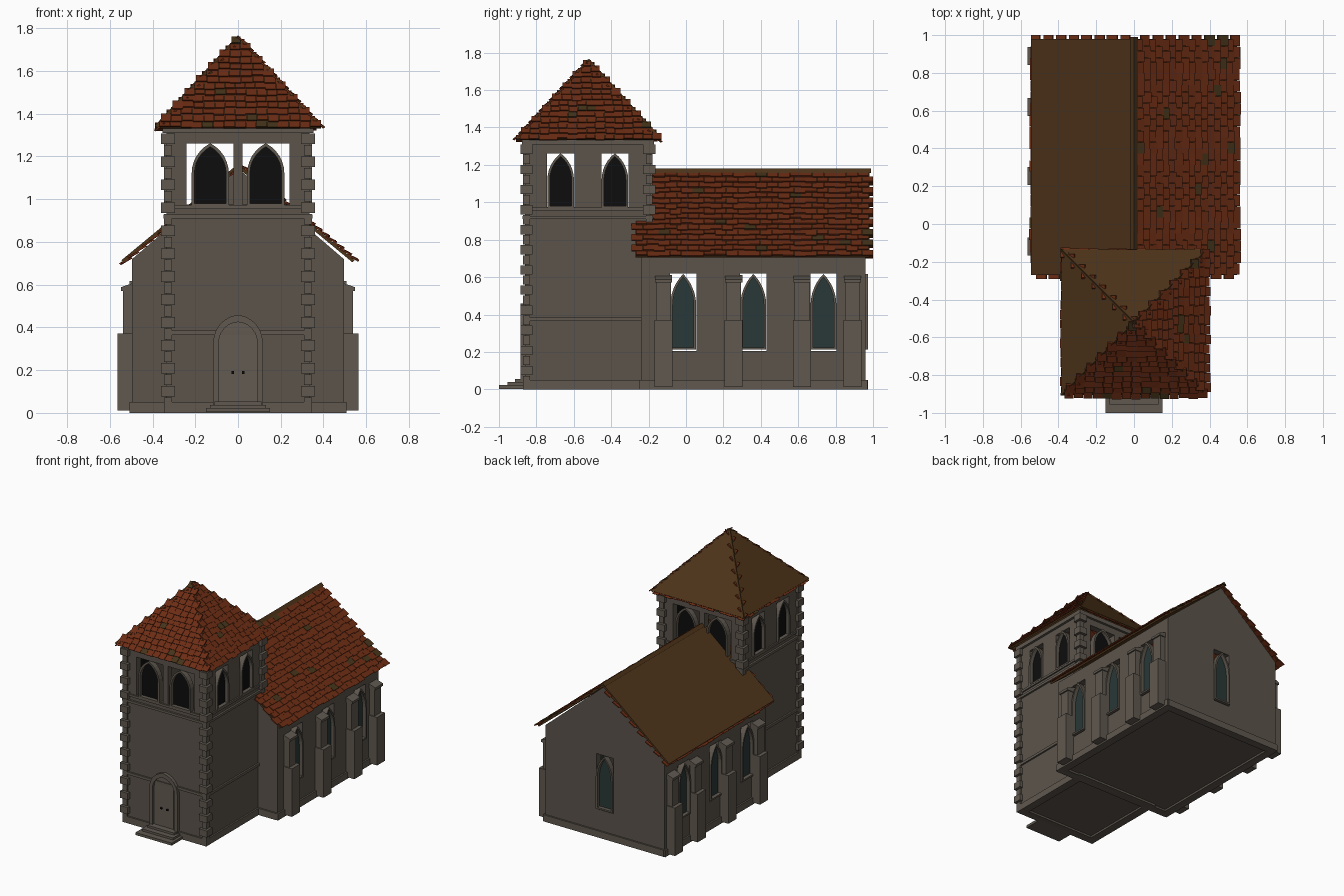
import bpy, bmesh, math, random
from mathutils import Vector, Matrix

if "Cube" in bpy.data.objects:
    bpy.data.objects.remove(bpy.data.objects["Cube"])

random.seed(4)


def material(name, c):
    m = bpy.data.materials.new(name)
    m.diffuse_color = (*c, 1)
    m.use_nodes = True
    m.node_tree.nodes["Principled BSDF"].inputs["Base Color"].default_value = m.diffuse_color
    return m


STONE = material("stone", (0.105, 0.088, 0.070))
TRIM = material("trim_stone", (0.115, 0.098, 0.078))
TILE = material("red_tile", (0.150, 0.026, 0.007))
MOSS = material("mossy_tile", (0.060, 0.034, 0.010))
BOARD = material("roof_board", (0.075, 0.034, 0.010))
GLASS = material("dark_glass", (0.022, 0.040, 0.038))
BLACK = material("belfry_dark", (0.004, 0.004, 0.004))
DOOR = material("door_wood", (0.125, 0.105, 0.085))


class Part:
    """Collects prisms into one named object."""
    def __init__(self, name, *mats):
        self.name, self.mats, self.bm = name, mats, bmesh.new()

    def prism(self, pts, vec, M=Matrix(), mat=0):
        a = [self.bm.verts.new(M @ Vector(p)) for p in pts]
        b = [self.bm.verts.new(M @ (Vector(p) + Vector(vec))) for p in pts]
        n = len(a)
        fs = [self.bm.faces.new(a), self.bm.faces.new(b[::-1])]
        fs += [self.bm.faces.new((a[i], b[i], b[(i + 1) % n], a[(i + 1) % n])) for i in range(n)]
        for f in fs:
            f.material_index = mat

    def box(self, x0, x1, y0, y1, z0, z1, M=Matrix()):
        self.prism([(x0, y0, z0), (x1, y0, z0), (x1, y1, z0), (x0, y1, z0)], (0, 0, z1 - z0), M)

    def done(self):
        bmesh.ops.recalc_face_normals(self.bm, faces=self.bm.faces[:])
        me = bpy.data.meshes.new(self.name)
        self.bm.to_mesh(me)
        self.bm.free()
        for m in self.mats:
            me.materials.append(m)
        ob = bpy.data.objects.new(self.name, me)
        bpy.context.collection.objects.link(ob)


def side(cx, cy, dist, quarter):
    """Frame of a wall: local -y points outward, outer face at y = 0."""
    return (Matrix.Translation((cx, cy, 0)) @ Matrix.Rotation(quarter * math.pi / 2, 4, 'Z')
            @ Matrix.Translation((0, -dist, 0)))


def wall(part, M, hw, z0, z1, t, openings=()):
    u = -hw
    for a, b, lo, hi in openings:
        part.box(u, a, 0, t, z0, z1, M)
        part.box(a, b, 0, t, z0, lo, M)
        part.box(a, b, 0, t, hi, z1, M)
        u = b
    part.box(u, hw, 0, t, z0, z1, M)


def arch(u, w, z0, zs, za, n=6):
    """Pointed arch outline, from bottom right over the apex to bottom left."""
    h = za - zs
    r = (w * w + h * h) / (2 * w)
    top = math.asin(min(1, h / r))
    right = [(w, z0)] + [(w - r + r * math.cos(top * i / n), zs + r * math.sin(top * i / n))
                         for i in range(n + 1)]
    return [(u + x, z) for x, z in right] + [(u - x, z) for x, z in right[-2::-1]]


def window(frame, pane, M, u, w, z0, zs, za, rim=0.013, out=0.012):
    inner = arch(u, w, z0, zs, za)
    outer = arch(u, w + rim, z0, zs, za + rim * 1.3)
    for i in range(len(inner) - 1):
        q = [inner[i], inner[i + 1], outer[i + 1], outer[i]]
        frame.prism([(x, -out, z) for x, z in q], (0, out + 0.03, 0), M)
    frame.box(u - w - rim, u + w + rim, -out, 0.03, z0 - 0.012, z0, M)
    pane.prism([(x, 0.015, z) for x, z in inner], (0, 0.008, 0), M)


def tiles(part, top, u, down, n, length, rows, half, width, lift):
    """Rows of tilted tiles running down a slope."""
    step = length / rows
    for r in range(rows):
        s0, s1 = r * step, (r + 1) * step + 0.012
        hw = half((r + 0.8) * step)
        cols = max(1, round(2 * hw / width))
        w = 2 * hw / cols
        shift = (r % 2 - 0.5) * w * 0.4
        for c in range(cols):
            a = -hw + c * w + shift + 0.001
            b = a + w - 0.002
            e = s1 + random.uniform(-0.006, 0.006)
            h = lift + random.uniform(0.009, 0.014)
            pts = [top + u * x + down * s + n * k for x, s, k in
                   ((a, s0, lift), (b, s0, lift), (b, e, h), (a, e, h))]
            part.prism(pts, n * -0.008, mat=int(random.random() < 0.05))


TY, TH, T = -0.525, 0.335, 0.05          # tower centre, half size, wall thickness
NY, NX, NL = 0.36, 0.495, 0.60           # nave centre, half width, half length

# Tower walls, belfry openings, string courses
walls = Part("tower_walls", STONE)
bands = Part("tower_string_courses", TRIM)
bframe = Part("belfry_window_frames", TRIM)
bpane = Part("belfry_openings", BLACK)
for q in range(4):
    M = side(0, TY, TH, q)
    hw = TH - T * (q % 2)
    c, o, w = ((0.13, 0.11, 0.074) if q % 2 == 0 else (0.145, 0.073, 0.058))
    wall(walls, M, hw, 0, 0.92, T)
    wall(walls, M, hw, 0.92, 1.32, T,
         [(s * c - o, s * c + o, 0.975, 1.26) for s in (-1, 1)])
    for s in (-1, 1):
        window(bframe, bpane, M, s * c, w, 0.98, 1.12, 1.245)
    for z0, z1, d in ((0, 0.05, 0.012), (0.365, 0.385, 0.012), (0.91, 0.928, 0.014),
                      (0.955, 0.972, 0.01), (1.31, 1.342, 0.018)):
        bands.box(-TH - d, TH + d, -d, 0.02, z0, z1, M)
for p in (walls, bands, bframe, bpane):
    p.done()

# Corner stones, alternating long and short
quoins = Part("tower_corner_stones", TRIM)
count = 24
for i in range(count):
    z = 0.02 + i * 1.29 / count
    d, l = ((0.026, 0.04) if i % 2 else (0.012, 0.025))
    for sx in (-1, 1):
        for sy in (-1, 1):
            if sy > 0 and z < 0.88:
                continue
            xs = sorted((sx * (TH + d), sx * (TH - l)))
            ys = sorted((sy * (TH + d), sy * (TH - l)))
            quoins.box(*xs, TY + ys[0], TY + ys[1], z + 0.002, z + 1.29 / count - 0.002)
quoins.done()

# Door, its arch, handles and steps
M = side(0, TY, TH, 0)
surround, leaf = Part("door_arch", TRIM), Part("door_back", DOOR)
window(surround, leaf, M, 0, 0.09, 0.05, 0.33, 0.425, 0.026, 0.025)
for s in (-1, 1):
    leaf.box(min(s * 0.002, s * 0.075), max(s * 0.002, s * 0.075), -0.01, 0.02, 0.05, 0.37, M)
leaf.prism([(x, -0.006, z) for x, z in arch(0, 0.09, 0.05, 0.33, 0.425)], (0, 0.02, 0), M)
surround.done()
leaf.done()
knobs = Part("door_handles", BLACK)
for s in (-1, 1):
    knobs.box(s * 0.025 - 0.006, s * 0.025 + 0.006, -0.018, -0.008, 0.183, 0.195, M)
knobs.done()
steps = Part("door_steps", TRIM)
steps.box(-0.15, 0.15, -1.0, -0.86, 0.003, 0.022)
steps.box(-0.13, 0.13, -0.955, -0.86, 0.022, 0.038)
steps.box(-0.11, 0.11, -0.915, -0.86, 0.038, 0.054)
steps.done()

# Nave walls, gables, windows, plinth
nave = Part("nave_walls", STONE)
plinth = Part("nave_plinth", TRIM)
nframe = Part("nave_window_frames", TRIM)
npane = Part("nave_window_glass", GLASS)
for q in range(4):
    along = q % 2
    hw, dist = (NL - T, NX) if along else (NX, NL)
    M = side(0, NY, dist, q)
    centres = (-0.375, 0, 0.375) if along else ((0,) if q == 2 else ())
    wall(nave, M, hw, 0, 0.72, T, [(c - 0.07, c + 0.07, 0.205, 0.62) for c in centres])
    for c in centres:
        window(nframe, npane, M, c, 0.056, 0.225, 0.45, 0.60)
    plinth.box(-hw - 0.06 * along, hw + 0.06 * along, -0.012, 0.03, 0, 0.05, M)
    if not along:
        nave.prism([(-NX, 0, 0.72), (NX, 0, 0.72), (0, 0, 1.145)], (0, T, 0), M)
for p in (nave, plinth, nframe, npane):
    p.done()

# Floors
floor = Part("floors", STONE)
floor.box(-NX + 0.03, NX - 0.03, NY - NL + 0.03, NY + NL - 0.03, 0.015, 0.03)
floor.box(-TH + 0.03, TH - 0.03, TY - TH + 0.03, TY + TH - 0.06, 0.015, 0.03)
floor.done()

# Stepped buttresses with sloping caps
butt = Part("buttresses", TRIM)
for s in (-1, 1):
    S = Matrix.Scale(s, 4, (1, 0, 0))
    for y in (-0.12, 0.255, 0.62, 0.89):
        butt.box(0.48, 0.565, y - 0.048, y + 0.048, 0.012, 0.372, S)
        butt.box(0.48, 0.538, y - 0.04, y + 0.04, 0.372, 0.575, S)
        butt.prism([(0.48, y - 0.046, 0.57), (0.548, y - 0.046, 0.57), (0.548, y - 0.046, 0.588),
                    (0.48, y - 0.046, 0.612)], (0, 0.092, 0), S)
butt.done()

# Nave roof: boards, tiles above on the right and below on the left
boards = Part("nave_roof_boards", BOARD)
ntiles = Part("nave_roof_tiles", TILE, MOSS)
run, drop = 0.545, 0.45
L = math.hypot(run, drop)
for s in (-1, 1):
    down = Vector((s * run, 0, -drop)) / L
    n = Vector((s * drop, 0, run)) / L
    top = Vector((0, 0.355, 1.165))
    ends = [top + Vector((0, y, 0)) + down * d for y, d in ((-0.625, 0), (0.625, 0), (0.625, L), (-0.625, L))]
    boards.prism(ends, n * -0.014)
    tiles(ntiles, top, Vector((0, 1, 0)), down, n, L, 16, lambda d: 0.635, 0.06,
          0.003 if s > 0 else -0.018)
boards.prism([(-0.02, -0.27, 1.158), (0, -0.27, 1.18), (0.02, -0.27, 1.158)], (0, 1.26, 0))
boards.done()
ntiles.done()

# Tower roof: four slopes, tiles above on front and right, below on the others
tboards = Part("tower_roof_boards", BOARD)
ttiles = Part("tower_roof_tiles", TILE, MOSS)
hips = Part("tower_roof_hips", BOARD)
R, H = 0.385, 0.42
L = math.hypot(R, H)
apex = Vector((0, TY + 0.005, 1.76))
for q in range(4):
    rot = Matrix.Rotation(q * math.pi / 2, 3, 'Z')
    u = rot @ Vector((1, 0, 0))
    down = rot @ Vector((0, -R, -H)) / L
    n = rot @ Vector((0, -H, R)) / L
    tboards.prism([apex, apex + down * L + u * R, apex + down * L - u * R], n * -0.012)
    tiles(ttiles, apex, u, down, n, L, 14, lambda d: R * d / L, 0.05,
          0.002 if q < 2 else -0.016)
    corner = apex + down * L + u * R
    edge = (corner - apex).normalized()
    across = edge.cross(Vector((0, 0, 1))).normalized() * 0.01
    up = across.cross(edge).normalized() * 0.01
    up = up if up.z > 0 else -up
    hips.prism([apex - across - up, apex + across - up, apex + up * 0.7], corner - apex)
for p in (tboards, ttiles, hips):
    p.done()
